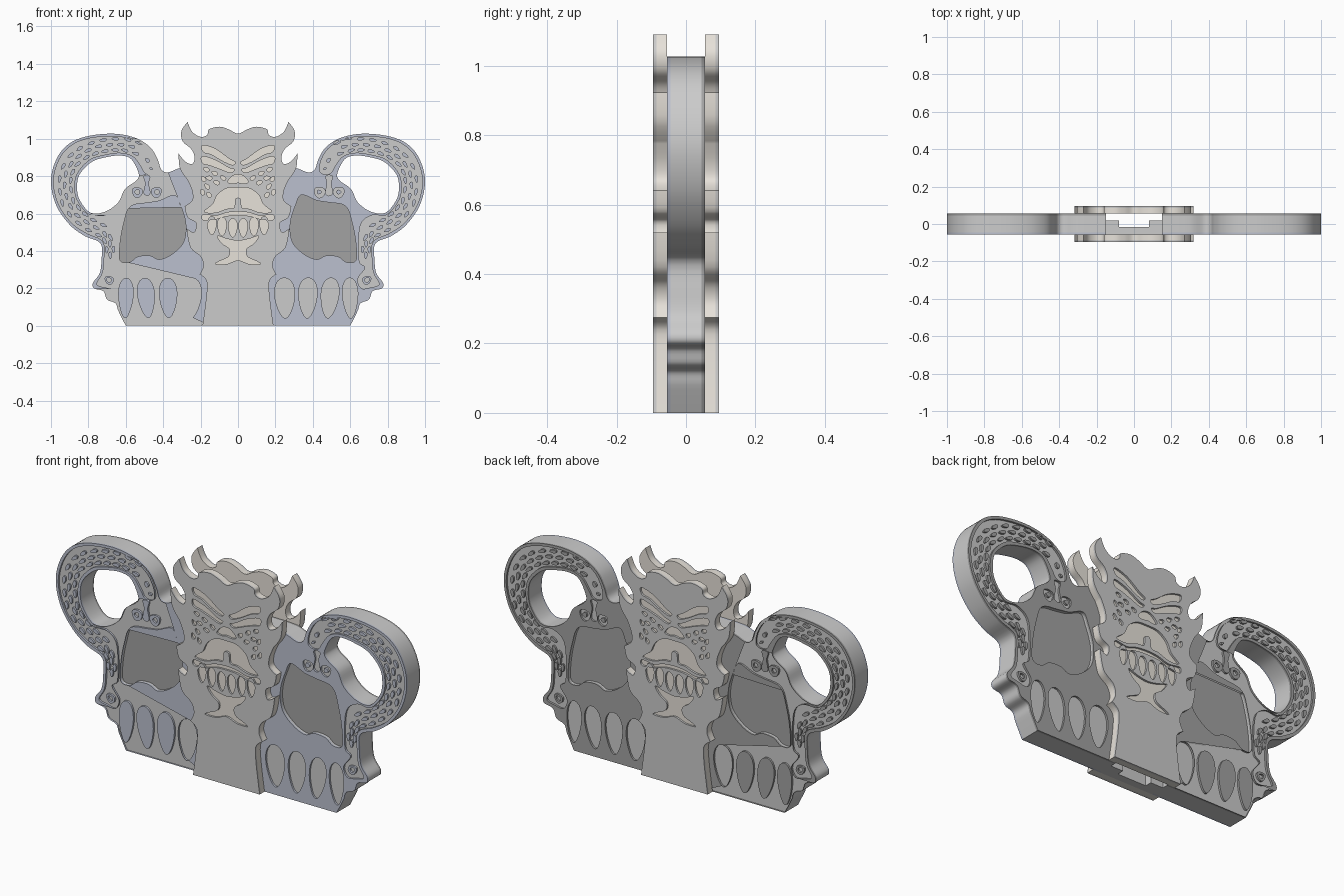
import bpy, math
from mathutils import Vector

def mat(name, c):
    m = bpy.data.materials.new(name)
    m.diffuse_color = (*c, 1)
    return m

BLUE = mat("blue_grey", (0.50, 0.53, 0.62))
BEIGE = mat("beige", (0.80, 0.76, 0.70))
DARK = mat("dark_grey", (0.36, 0.36, 0.36))

def smooth(pts, n=5):
    """Closed Catmull-Rom outline; a third value marks a sharp corner."""
    out, k = [], len(pts)
    P = [Vector(p[:2]) for p in pts]
    sharp = [len(p) > 2 for p in pts]
    def tan(i):
        return Vector((0, 0)) if sharp[i] else (P[(i + 1) % k] - P[i - 1]) / 2
    for i in range(k):
        j = (i + 1) % k
        a, b, ta, tb = P[i], P[j], tan(i), tan(j)
        lim = (b - a).length * 1.2
        ta = ta if ta.length < lim else ta.normalized() * lim
        tb = tb if tb.length < lim else tb.normalized() * lim
        steps = 1 if sharp[i] and sharp[j] else n
        for s in range(steps):
            t = s / steps
            out.append(a * (2*t**3 - 3*t*t + 1) + ta * (t**3 - 2*t*t + t)
                       + b * (3*t*t - 2*t**3) + tb * (t**3 - t*t))
    return out

def mir(loops):
    return loops + [[(-x, z) for x, z in l][::-1] for l in loops]

def sym(half):
    """Close a half outline that starts and ends on x = 0."""
    return half + [(-p[0], *p[1:]) for p in half[-2:0:-1]]

def drop(cx, cz, l, w, ang=0.0, taper=0.3, n=14):
    c, s = math.cos(ang), math.sin(ang)
    out = []
    for i in range(n):
        t = 2 * math.pi * i / n
        u, v = l * math.cos(t), w * math.sin(t) * (1 - taper * math.cos(t))
        out.append((cx + u * c - v * s, cz + u * s + v * c))
    return out

def plate(name, loops, y0, y1, m=None):
    """Filled outline (nested loops become holes, then islands) between y0 and y1."""
    cu = bpy.data.curves.new(name, 'CURVE')
    cu.dimensions, cu.fill_mode, cu.extrude = '2D', 'BOTH', abs(y1 - y0) / 2
    for l in loops:
        sp = cu.splines.new('POLY')
        sp.points.add(len(l) - 1)
        for p, q in zip(sp.points, l):
            p.co = (q[0], q[1], 0, 1)
        sp.use_cyclic_u = True
    if m:
        cu.materials.append(m)
    ob = bpy.data.objects.new(name, cu)
    ob.location.y, ob.rotation_euler.x = (y0 + y1) / 2, math.pi / 2
    bpy.context.collection.objects.link(ob)
    bpy.ops.object.select_all(action='DESELECT')
    ob.select_set(True)
    bpy.context.view_layer.objects.active = ob
    bpy.ops.object.convert(target='MESH')
    bpy.ops.object.transform_apply(location=True, rotation=True, scale=True)
    bpy.ops.object.shade_smooth_by_angle(angle=math.radians(35))
    return ob

def box(name, x0, x1, y0, y1, z0, z1, m=None):
    return plate(name, [[(x0, z0), (x1, z0), (x1, z1), (x0, z1)]], y0, y1, m)

# Side slab with handle
slab = smooth([(.15, 0, 1), (.60, 0, 1), (.64, .08), (.655, .12), (.70, .14), (.72, .185), (.77, .20),
    (.775, .23), (.74, .28), (.73, .35), (.735, .44), (.82, .48), (.90, .54), (.97, .64), (1, .76),
    (.98, .87), (.92, .96), (.82, 1.01), (.67, 1.027), (.55, 1.005), (.47, .955), (.43, .89),
    (.41, .835), (.375, .82), (.30, .845), (.15, .85, 1)])
grip = smooth([(.79, .605), (.85, .68), (.86, .76), (.84, .82), (.78, .877), (.71, .90), (.63, .91),
    (.57, .89), (.53, .81), (.545, .775), (.605, .73), (.64, .66), (.71, .61)])
# Eye socket
eye = smooth([(.63, .44), (.63, .35), (.58, .34), (.535, .37), (.47, .375), (.42, .355), (.35, .385),
    (.29, .45), (.28, .55), (.31, .65), (.34, .70), (.42, .67), (.48, .66), (.575, .64), (.61, .55)])
# Serpent recess running from tail, round the handle, to head
serpent = smooth([(.66, .20), (.71, .205), (.755, .222), (.725, .28), (.716, .35), (.722, .45),
    (.81, .495), (.89, .55), (.957, .645), (.986, .76), (.966, .865), (.91, .949), (.815, .997),
    (.67, 1.013), (.555, .992), (.482, .946), (.445, .885), (.437, .83), (.46, .81), (.495, .815),
    (.517, .85), (.56, .905), (.63, .925), (.715, .914), (.79, .89), (.853, .827), (.875, .76),
    (.863, .675), (.795, .592), (.72, .592), (.66, .55), (.645, .45), (.65, .34), (.68, .31), (.64, .25)])
# Raised scales in staggered rows along the serpent
spine = [Vector(p) for p in [(.54, .95), (.60, .967), (.67, .97), (.75, .958), (.82, .93), (.88, .885),
    (.92, .82), (.928, .75), (.91, .66), (.86, .59), (.79, .54), (.72, .505), (.685, .44), (.683, .37)]]
scales = []
dist, nxt, row = 0.0, 0.0, 0
for a, b in zip(spine, spine[1:]):
    seg = (b - a).length
    d = (b - a) / seg
    nrm = Vector((-d.y, d.x))
    while nxt < dist + seg:
        p = a + d * (nxt - dist)
        w = .030 if p.y > .5 or p.x > .75 else .018
        for off in ((0,) if row % 2 else (-w, w)):
            q = p + nrm * off
            scales.append(drop(q.x, q.y, .020, .009, math.atan2(d.y, d.x)))
        nxt += .030
        row += 1
    dist += seg
details = scales + [drop(.485, .885, .014, .010, 1), drop(.465, .84, .010, .006, .5),
                    drop(.69, .245, .026, .022, .6)]
# Whisker curls and tail curl
curls = [drop(.54, .715, .030, .028, .6), drop(.54, .715, .013, .012),
         drop(.435, .715, .030, .028, 2.5), drop(.435, .715, .013, .012),
         smooth([(.47, .80), (.505, .80), (.497, .76), (.505, .71), (.485, .695), (.468, .71), (.477, .76)]),
         drop(.69, .245, .014, .011, .6)]
teeth = [drop(x, .148, .108, w, math.pi / 2 + lean, .25, 24)[::-1]
         for x, w, lean in ((.60, .038, .04), (.49, .044, .13), (.373, .046, .05), (.25, .050, -.03))]
teeth = [[(x, z) for x, z in t] for t in teeth]
# Turn teeth so the wide end is up
wide = [drop(x, .148, .108, w, -math.pi / 2 + lean, .28, 24)
        for x, w, lean in ((.60, .040, .03), (.49, .046, -.1), (.373, .048, -.03), (.25, .052, .03))]

plate("slab_core", mir([slab, grip, eye]), -.045, .045)
plate("eye_floor", mir([eye]), -.035, .035, DARK)
relief = mir([slab, grip, eye, serpent] + details + curls + wide)
plate("slab_front_relief", relief, -.055, -.045, BLUE)
plate("slab_back_relief", relief, .045, .055, DARK)

# Centre plates with flame edges
flame = smooth(sym([(0, 1.027), (.05, 1.05), (.10, 1.064), (.155, 1.05), (.165, 1.02), (.20, 1.01),
    (.245, 1.037), (.27, 1.09, 1), (.303, 1.04), (.295, .985), (.25, .945), (.232, .90), (.245, .865),
    (.285, .88), (.318, .922, 1), (.31, .84), (.27, .78, 1), (.245, .72), (.245, .67), (.285, .64, 1),
    (.27, .58), (.225, .55), (.235, .50), (.275, .52, 1), (.255, .42), (.20, .37), (.185, .32),
    (.205, .275, 1), (.168, .24), (.17, .15), (.19, 0, 1), (0, 0, 1)]))

# Carved face
brow = smooth([(.19, .965), (.12, .945), (.05, .895), (.015, .875), (.03, .86), (.08, .88), (.14, .915), (.185, .93)])
lid = smooth([(.19, .905), (.12, .885), (.05, .845), (.02, .835), (.04, .818), (.10, .84), (.15, .858), (.19, .87)])
cheek = [drop(x, z, .016, .010, a) for x, z, a in ((.17, .835, .4), (.125, .815, .5), (.08, .79, .6),
         (.155, .79, .2), (.185, .785, 1), (.115, .765, .3), (.165, .745, .8), (.19, .715, 1.2), (.155, .70, 1))]
nose = smooth(sym([(0, .81), (.03, .80), (.055, .77), (.03, .76), (0, .765)]))
mouth = smooth(sym([(0, .74), (.06, .735), (.11, .70), (.135, .65), (.18, .61), (.12, .605), (.06, .625), (.022, .63),
                    (.015, .675), (0, .685)]))
lip = smooth(sym([(0, .61), (.06, .605), (.12, .588), (.185, .595), (.185, .565), (.12, .57), (.06, .587), (0, .59)]))
fangs = [drop(x, .52 + x * .12, .05, .023, -math.pi / 2, .25) for x in (.028, .085, .14)]
beard = smooth(sym([(0, .455), (.06, .465), (.11, .48), (.085, .44), (.045, .41), (.05, .37), (.10, .345),
                    (.12, .33), (.06, .33), (0, .35)]))
face = [nose, mouth, lip, beard] + mir([brow, lid] + cheek + fangs)
for side, s in (("front", -1), ("back", 1)):
    plate(f"{side}_plate", [flame], s * .055, s * .085, BEIGE)
    plate(f"{side}_face_relief", [flame] + face, s * .085, s * .095)

# Joining tabs and inner rail
for s in (-1, 1):
    box("slab_tab", s * .155, s * .08, -.015, .02, 0, .80)
box("inner_rail", -.15, .15, -.055, -.015, 0, .80)
